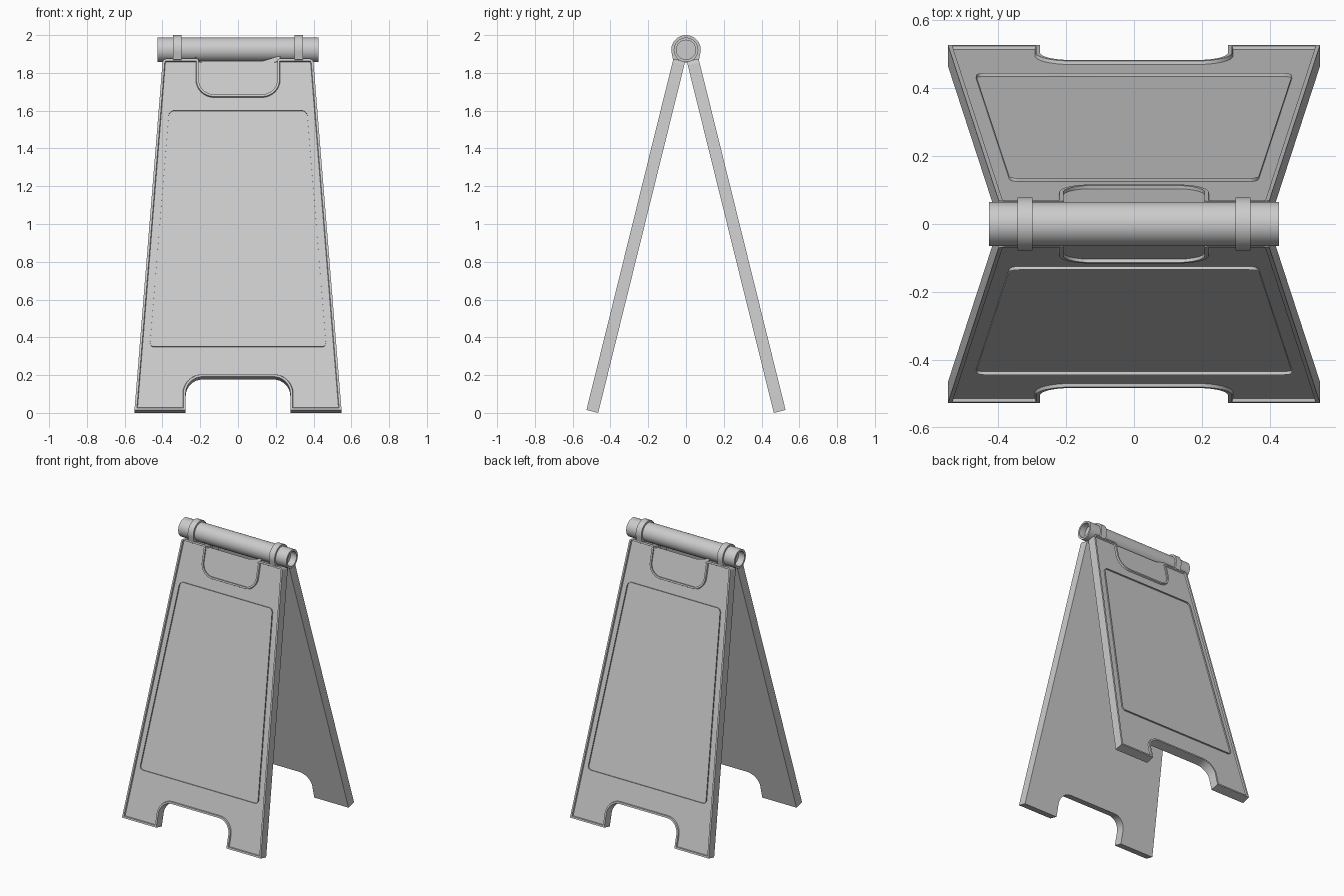
import bpy, bmesh, math
from mathutils import Matrix, Vector

if "Cube" in bpy.data.objects:
    bpy.data.objects.remove(bpy.data.objects["Cube"])

TILT = math.radians(13.9)
THICK, STEP = 0.064, 0.010
RIM, FRAME = 0.012, 0.017
AXIS_Z = 1.922

# local panel space: x, distance up the panel, outward normal
s, c = math.sin(TILT), math.cos(TILT)
PANEL = Matrix(((1, 0, 0, 0), (0, s, -c, -0.527), (0, c, s, 0.0154), (0, 0, 0, 1)))


def finish(name, bm, matrix=None, angle=30):
    bmesh.ops.recalc_face_normals(bm, faces=bm.faces)
    if matrix:
        bm.transform(matrix)
    me = bpy.data.meshes.new(name)
    bm.to_mesh(me)
    bm.free()
    ob = bpy.data.objects.new(name, me)
    bpy.context.collection.objects.link(ob)
    bpy.ops.object.select_all(action='DESELECT')
    ob.select_set(True)
    bpy.context.view_layer.objects.active = ob
    bpy.ops.object.shade_smooth_by_angle(angle=math.radians(angle))
    return ob


def rounded(corners, steps=8):
    """Replace each (x, y, r) corner by an arc of radius r."""
    out = []
    n = len(corners)
    for i, (x, y, r) in enumerate(corners):
        p = Vector((x, y))
        if r == 0:
            out.append(p)
            continue
        a = (Vector(corners[i - 1][:2]) - p).normalized()
        b = (Vector(corners[(i + 1) % n][:2]) - p).normalized()
        half = a.angle(b) / 2
        centre = p + (a + b).normalized() * (r / math.sin(half))
        t = r / math.tan(half)
        v0, v1 = p + a * t - centre, p + b * t - centre
        sweep = v0.angle(v1)
        for k in range(steps + 1):
            f = k / steps
            out.append(centre + (v0 * math.sin((1 - f) * sweep) + v1 * math.sin(f * sweep)) / math.sin(sweep))
    return out


def mirrored(right):
    """Complete a counter-clockwise outline from its right half."""
    return right + [(-x, y, r) for x, y, r in reversed(right)]


def face_from(bm, pts):
    return bm.faces.new([bm.verts.new((p.x, p.y, 0)) for p in pts])


def extrude(bm, faces, vec):
    ret = bmesh.ops.extrude_face_region(bm, geom=faces, use_keep_orig=True)
    bmesh.ops.translate(bm, vec=vec, verts=[g for g in ret['geom'] if isinstance(g, bmesh.types.BMVert)])


def panel(name, matrix):
    # foot cutout, splayed side, rounded tab and handle cutout
    right = [(0.277, 0, 0), (0.548, 0, 0), (0.398, 1.916, 0.022),
             (0.208, 1.916, 0.012), (0.208, 1.722, 0.08)]
    left = [(-x, y, r) for x, y, r in reversed(right)]
    foot = [(-0.277, 0.182, 0.09), (0.277, 0.182, 0.09)]
    bm = bmesh.new()
    front = face_from(bm, rounded(right + left + foot))
    extrude(bm, [front], (0, 0, -THICK))
    # raised rim around a recessed face
    bmesh.ops.inset_individual(bm, faces=[front], thickness=RIM, use_even_offset=True)
    bmesh.ops.inset_individual(bm, faces=[front], thickness=0.003, depth=0, use_even_offset=True)
    bmesh.ops.translate(bm, vec=(0, 0, -STEP), verts=front.verts[:])
    finish(name, bm, matrix)


def sign_frame(name, matrix):
    bm = bmesh.new()
    f = face_from(bm, rounded(mirrored([(0.467, 0.345, 0.022), (0.365, 1.633, 0.03)]), 5))
    bmesh.ops.inset_individual(bm, faces=[f], thickness=FRAME, use_even_offset=True)
    bmesh.ops.delete(bm, geom=[f], context='FACES_ONLY')
    extrude(bm, bm.faces[:], (0, 0, -STEP - 0.003))
    finish(name, bm, matrix)


# two leaning boards with raised sign frames
for side, turn in (("front", 0), ("back", math.pi)):
    m = Matrix.Rotation(turn, 4, 'Z') @ PANEL
    panel(side + "_panel", m)
    sign_frame(side + "_sign_frame", m)

# hinge tube with recessed ends
bm = bmesh.new()
half = [(0.38, 0), (0.38, 0.051), (0.427, 0.051), (0.427, 0.065)]
profile = half + [(-x, r) for x, r in reversed(half)]
vs = [bm.verts.new((x, 0, r)) for x, r in profile]
es = [bm.edges.new(e) for e in zip(vs, vs[1:])]
bmesh.ops.spin(bm, geom=vs + es, axis=(1, 0, 0), cent=(0, 0, 0),
               angle=2 * math.pi, steps=48, use_duplicate=False)
bmesh.ops.remove_doubles(bm, verts=bm.verts, dist=1e-5)
finish("hinge_tube", bm, Matrix.Translation((0, 0, AXIS_Z)))

# hinge collars, straightening down onto the board tops
for name, x in (("left_collar", -0.343), ("right_collar", 0.299)):
    bm = bmesh.new()
    pts = [(0.078 * math.cos(a), 0.078 * math.sin(a))
           for a in (math.radians(-10 + 200 * i / 28) for i in range(29))]
    pts += [(-0.069, -0.052), (-0.045, -0.066), (0.045, -0.066), (0.069, -0.052)]
    f = bm.faces.new([bm.verts.new((x, y, z + AXIS_Z)) for y, z in pts])
    extrude(bm, [f], (0.044, 0, 0))
    finish(name, bm)
